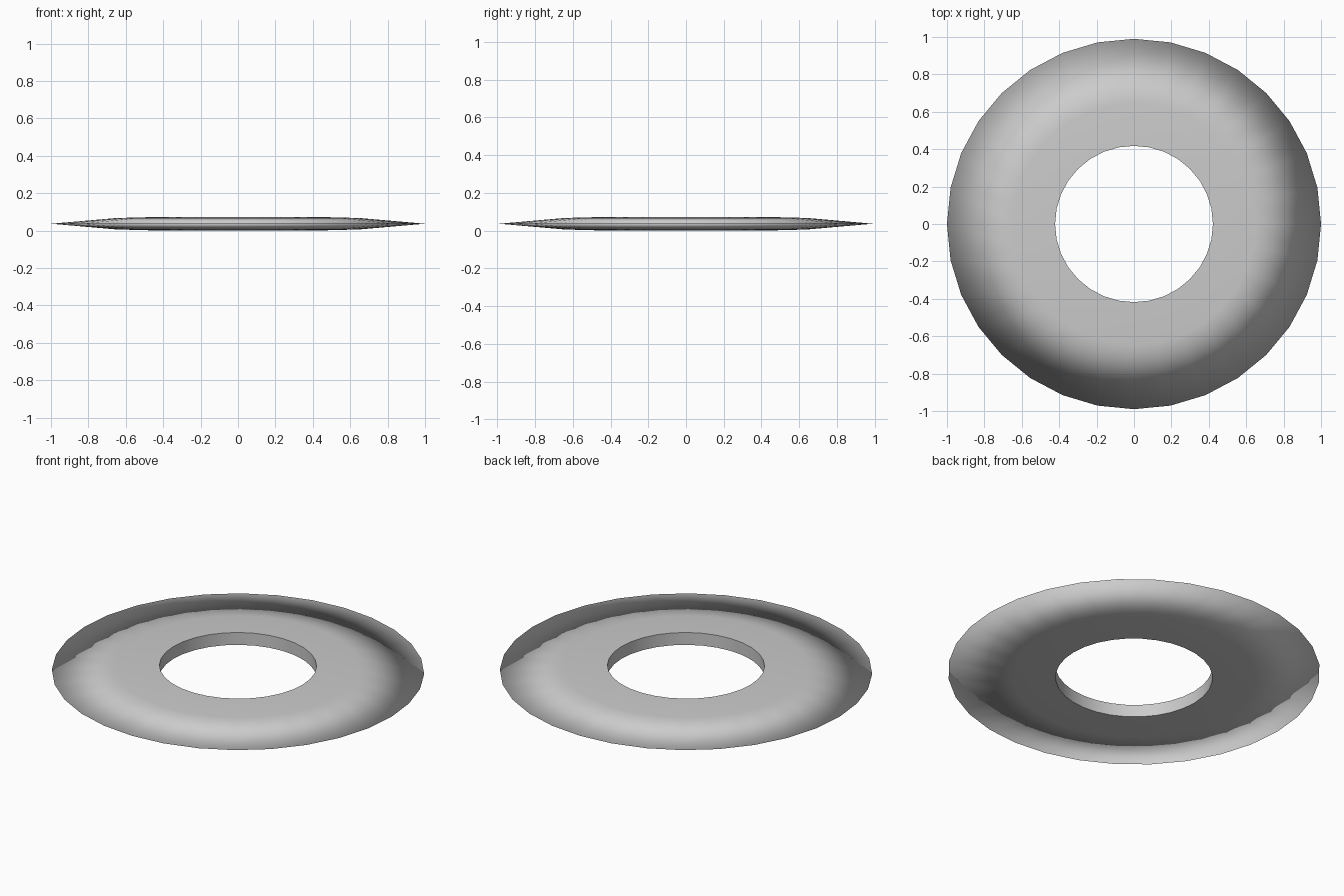
import bpy, bmesh
from math import cos, sin, tau

if "Cube" in bpy.data.objects:
    bpy.data.objects.remove(bpy.data.objects["Cube"])

SIDES = 32
Y_SCALE = 0.99
# Cross-section (radius, z): flat body tapering to a thin outer blade edge
PROFILE = [(0.422, 0.0), (0.65, 0.006), (1.0, 0.0365), (0.65, 0.067), (0.422, 0.073)]

bm = bmesh.new()
rings = []
for i in range(SIDES):
    a = tau * i / SIDES
    rings.append([bm.verts.new((r * cos(a), r * sin(a) * Y_SCALE, z)) for r, z in PROFILE])

# Sweep the closed profile around z
n = len(PROFILE)
for i in range(SIDES):
    p, q = rings[i], rings[(i + 1) % SIDES]
    for j in range(n):
        k = (j + 1) % n
        f = bm.faces.new((p[j], q[j], q[k], p[k]))
        f.smooth = True
bmesh.ops.recalc_face_normals(bm, faces=bm.faces[:])

# Crisp hole edges, smooth blade rim
for i in range(SIDES):
    p, q = rings[i], rings[(i + 1) % SIDES]
    for j in (0, n - 1):
        bm.edges.get((p[j], q[j])).smooth = False

mesh = bpy.data.meshes.new("throwing_ring")
bm.to_mesh(mesh)
bm.free()
bpy.context.collection.objects.link(bpy.data.objects.new("throwing_ring", mesh))
